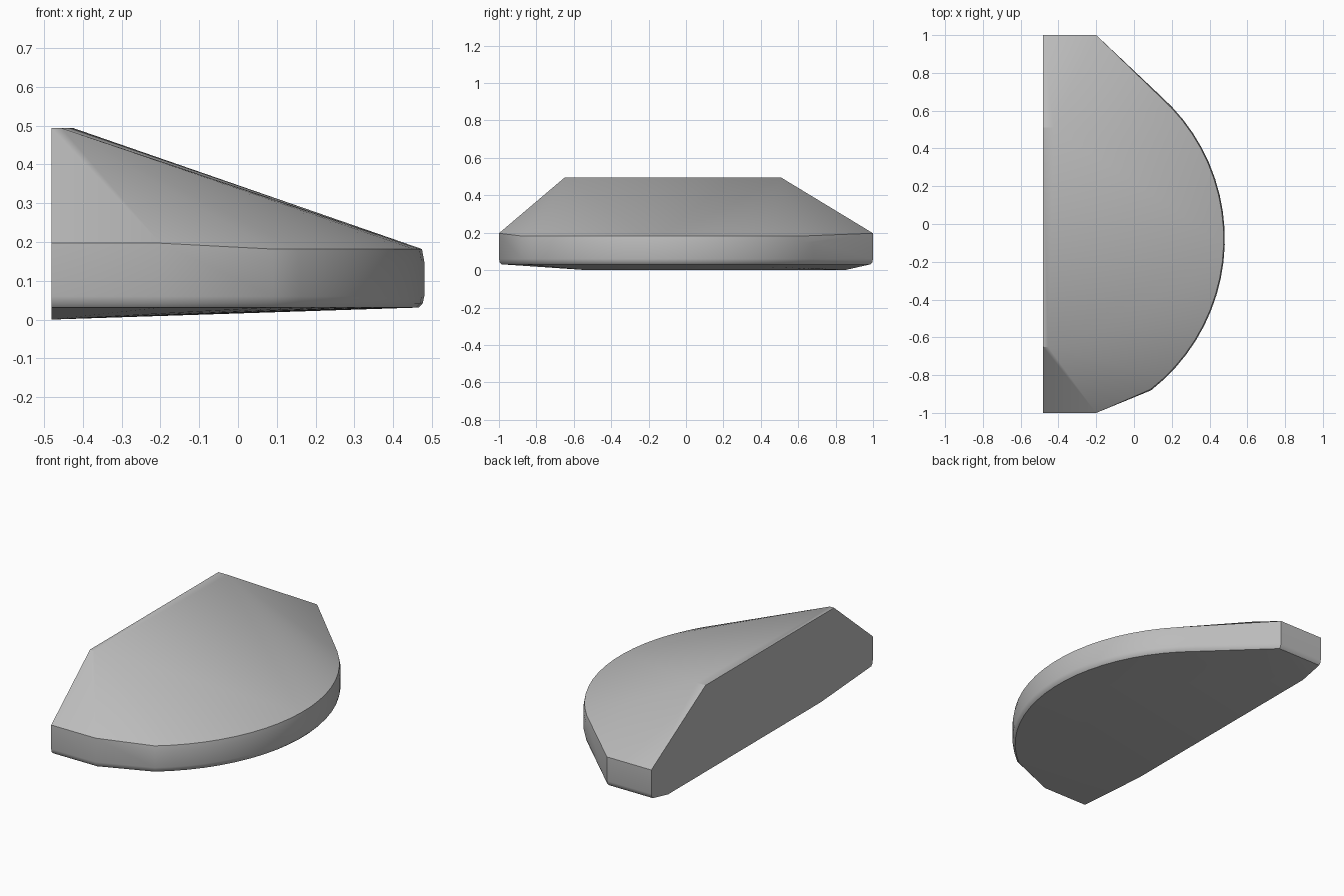
import bpy
import bmesh
import math

cube = bpy.data.objects.get("Cube")
if cube:
    bpy.data.objects.remove(cube, do_unlink=True)

WALL = -0.481            # plane of the flat cut side
CENTRE = (-0.535, -0.08)  # centre of the curved rim
RADIUS = 1.016
ARC_STEPS = 20

# Plain grey material
grey = bpy.data.materials.new("grey")
grey.use_nodes = True
colour = (0.5, 0.5, 0.5, 1)
grey.diffuse_color = colour
grey.node_tree.nodes["Principled BSDF"].inputs["Base Color"].default_value = colour


def rim_outline(inset):
    """Half-round plan: square ends, straight chamfers and a round arc."""
    start, end = math.radians(-52), math.radians(48.5)
    arc = []
    for i in range(ARC_STEPS + 1):
        a = start + (end - start) * i / ARC_STEPS
        r = RADIUS - inset
        arc.append((CENTRE[0] + r * math.cos(a), CENTRE[1] + r * math.sin(a)))
    return arc


def end_points(inset):
    return [(x, s * (1 - inset)) for s in (-1, 1) for x in (WALL, -0.2)]


# Rim rings: (inset, height on the arc, height at the square ends)
rings = [(0.006, 0.182, 0.197), (0, 0.15, 0.15), (0, 0.06, 0.06),
         (0.004, 0.042, 0.042), (0.014, 0.031, 0.031)]
points = []
for inset, arc_z, end_z in rings:
    points += [(x, y, arc_z) for x, y in rim_outline(inset)]
    end_inset = 0 if end_z > arc_z else inset
    points += [(x, y, end_z) for x, y in end_points(end_inset)]

# Narrow flat ridge along the cut side
points += [(WALL, -0.65, 0.494), (-0.455, -0.65, 0.494),
           (WALL, 0.51, 0.494), (-0.425, 0.51, 0.494)]
# Lowest edge of the shallow underside
points += [(WALL, -0.53, 0), (WALL, 0.85, 0)]

# Faceted body wrapped around the rings and ridge
bm = bmesh.new()
for p in points:
    bm.verts.new(p)
hull = bmesh.ops.convex_hull(bm, input=bm.verts)
loose = {v for v in hull["geom_interior"] + hull["geom_unused"]
         if isinstance(v, bmesh.types.BMVert)}
bmesh.ops.delete(bm, geom=list(loose), context="VERTS")
bmesh.ops.dissolve_limit(bm, angle_limit=math.radians(0.2),
                         verts=bm.verts, edges=bm.edges)
bmesh.ops.recalc_face_normals(bm, faces=bm.faces)

mesh = bpy.data.meshes.new("half_round_body")
bm.to_mesh(mesh)
bm.free()
mesh.materials.append(grey)
body = bpy.data.objects.new("half_round_body", mesh)
bpy.context.collection.objects.link(body)

bpy.ops.object.select_all(action="DESELECT")
body.select_set(True)
bpy.context.view_layer.objects.active = body
bpy.ops.object.shade_smooth_by_angle(angle=math.radians(30))
